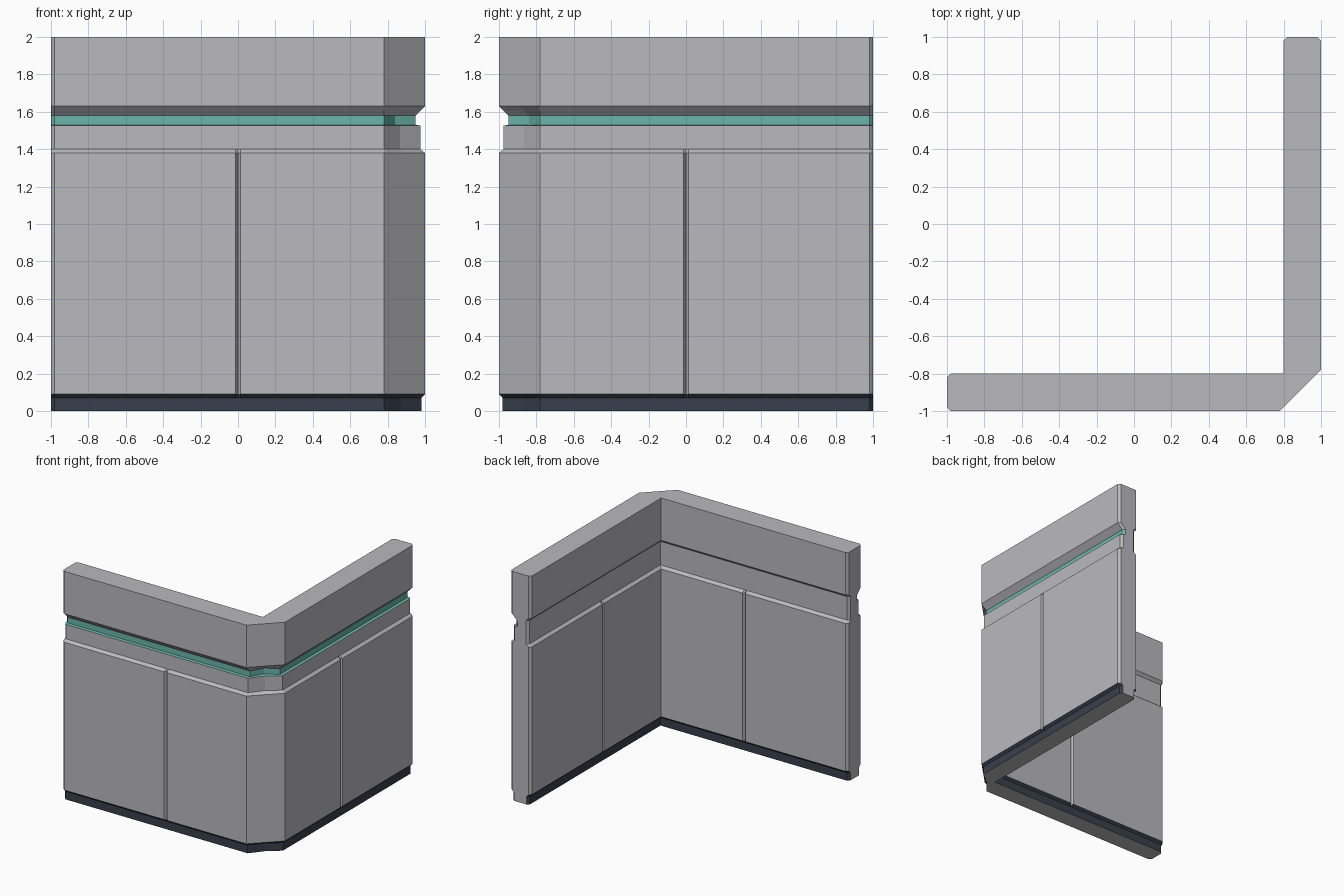
import bpy
import bmesh

cube = bpy.data.objects.get("Cube")
if cube:
    bpy.data.objects.remove(cube, do_unlink=True)


def make_material(name, color):
    mat = bpy.data.materials.new(name)
    mat.use_nodes = True
    mat.diffuse_color = (*color, 1)
    mat.node_tree.nodes["Principled BSDF"].inputs["Base Color"].default_value = (*color, 1)
    return mat


GREY, NAVY, TEAL = range(3)
materials = [
    make_material("wall_grey", (0.49, 0.49, 0.52)),
    make_material("base_navy", (0.04, 0.051, 0.074)),
    make_material("stripe_teal", (0.15, 0.46, 0.41)),
]

# Wall section: height, recess of outer side, recess of inner side
section = [
    (0.0, 0.02, 0.02), (0.07, 0.02, 0.02), (0.09, 0, 0),        # plinth
    (1.38, 0, 0), (1.40, 0.025, 0.025),                         # panels
    (1.526, 0.025, 0.025), (1.53, 0.05, 0.025),                 # ledge
    (1.58, 0.05, 0.025), (1.605, 0.025, 0.025), (1.63, 0, 0),   # stripe, slope
    (2.0, 0, 0),
]
BEVEL, GROOVE = 0.02, 0.0125


def leg(y, side, corner):
    """Plan points along one face of the front leg: x, y, recess direction, outer, groove."""
    outer = side > 0
    pts = [(-1, y + side * BEVEL, False), (-1 + BEVEL, y, False),
           (-GROOVE, y, False), (0, y, True), (GROOVE, y, False)]
    if corner is not None:
        pts.append((corner, y, False))
    return [(px, py, 0, side, outer, g) for px, py, g in pts]


def mirror(pts):
    """Reflect across the corner diagonal to get the side leg."""
    return [(-y, -x, -dy, -dx, o, g) for x, y, dx, dy, o, g in pts]


outer_leg = leg(-1, 1, 0.78)
inner_leg = leg(-0.8, -1, None)
plan = (outer_leg + [(0.89, -0.89, -1, 1, True, False)] + mirror(outer_leg)[::-1]
        + mirror(inner_leg) + [(0.8, -0.8, 1, -1, False, False)] + inner_leg[::-1])

# Stack the plan outline at every section height
bm = bmesh.new()
rings = []
for z, d_out, d_in in section:
    ring = []
    for x, y, dx, dy, outer, groove in plan:
        d = d_out if outer else d_in
        if groove and z < 1.5:
            d = max(d, 0.02)
        ring.append(bm.verts.new((x + dx * d, y + dy * d, z)))
    rings.append(ring)

# Skin the walls and colour them by height and side
n = len(plan)
for k in range(len(section) - 1):
    lower, upper = rings[k], rings[k + 1]
    for i in range(n):
        j = (i + 1) % n
        face = bm.faces.new((lower[i], lower[j], upper[j], upper[i]))
        end_cap = plan[i][4] != plan[j][4]
        if not end_cap:
            if k < 2:
                face.material_index = NAVY
            elif k in (5, 6) and plan[i][4]:
                face.material_index = TEAL
bm.faces.new(rings[0][::-1])
bm.faces.new(rings[-1])

# Merge coplanar faces
bmesh.ops.dissolve_limit(bm, angle_limit=0.005, verts=bm.verts[:], edges=bm.edges[:],
                         delimit={'MATERIAL'})
bmesh.ops.recalc_face_normals(bm, faces=bm.faces[:])

mesh = bpy.data.meshes.new("corner_wall")
bm.to_mesh(mesh)
bm.free()
for mat in materials:
    mesh.materials.append(mat)
wall = bpy.data.objects.new("corner_wall", mesh)
bpy.context.scene.collection.objects.link(wall)
